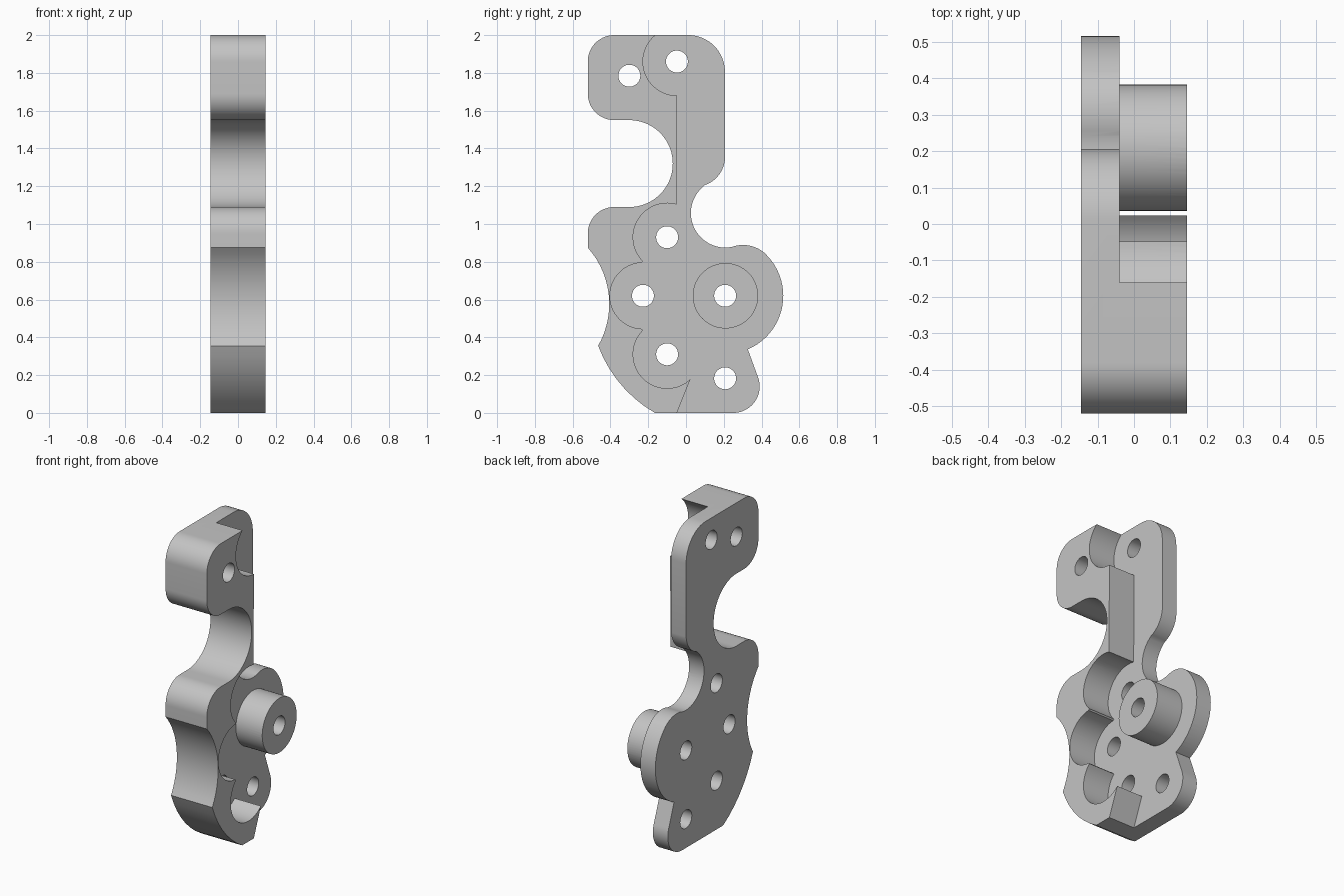
import bpy, bmesh, math
from math import radians, pi
from mathutils import Vector

if "Cube" in bpy.data.objects:
    bpy.data.objects.remove(bpy.data.objects["Cube"])

BACK, STEP, FRONT = -0.145, -0.04, 0.145


def arc(cy, cz, r, a0, a1):
    """Points (y, z) on an arc, angles in degrees."""
    n = max(4, int(abs(a1 - a0) / 5))
    angles = [radians(a0 + (a1 - a0) * i / n) for i in range(n + 1)]
    return [(cy + r * math.cos(a), cz + r * math.sin(a)) for a in angles]


def arc_through(p, q, s):
    """Points on the arc that runs from p through q to s."""
    (ax, ay), (bx, by), (cx, cy) = p, q, s
    d = 2 * (ax * (by - cy) + bx * (cy - ay) + cx * (ay - by))
    pa, pb, pc = ax * ax + ay * ay, bx * bx + by * by, cx * cx + cy * cy
    ux = (pa * (by - cy) + pb * (cy - ay) + pc * (ay - by)) / d
    uy = (pa * (cx - bx) + pb * (ax - cx) + pc * (bx - ax)) / d
    a0 = math.atan2(ay - uy, ax - ux)
    sweep = (math.atan2(cy - uy, cx - ux) - a0) % (2 * pi)
    if (math.atan2(by - uy, bx - ux) - a0) % (2 * pi) > sweep:
        sweep -= 2 * pi
    r = math.hypot(ax - ux, ay - uy)
    return arc(ux, uy, r, math.degrees(a0), math.degrees(a0 + sweep))


def circle(cy, cz, r):
    return arc(cy, cz, r, 0, 360)


def extrude_loops(name, loops, x0, x1):
    """Fill an outline with holes and extrude it along x."""
    bm = bmesh.new()
    for loop in loops:
        pts = []
        for p in loop:
            if not pts or math.dist(p, pts[-1]) > 0.002:
                pts.append(p)
        if math.dist(pts[0], pts[-1]) < 0.002:
            pts.pop()
        verts = [bm.verts.new((x0, y, z)) for y, z in pts]
        for a, b in zip(verts, verts[1:] + verts[:1]):
            bm.edges.new((a, b))
    bmesh.ops.triangle_fill(bm, use_beauty=True, edges=bm.edges[:], normal=Vector((1, 0, 0)))
    ext = bmesh.ops.extrude_face_region(bm, geom=bm.faces[:], use_keep_orig=True)
    moved = [g for g in ext["geom"] if isinstance(g, bmesh.types.BMVert)]
    bmesh.ops.translate(bm, verts=moved, vec=(x1 - x0, 0, 0))
    bmesh.ops.recalc_face_normals(bm, faces=bm.faces[:])
    mesh = bpy.data.meshes.new(name)
    bm.to_mesh(mesh)
    bm.free()
    obj = bpy.data.objects.new(name, mesh)
    bpy.context.collection.objects.link(obj)
    return obj


# Outer silhouette, from the top left corner down and round
outline = (
    arc(-0.38, 1.86, 0.14, 90, 180)
    + arc(-0.38, 1.69, 0.14, 180, 270)
    + arc(-0.30, 1.32, 0.23, 90, -90)
    + arc(-0.38, 0.95, 0.14, 90, 180)
    + arc_through((-0.52, 0.875), (-0.407, 0.60), (-0.465, 0.355))
    + arc_through((-0.465, 0.355), (-0.343, 0.148), (-0.165, 0))
    + arc(0.25, 0.14, 0.14, -90, 22)
    + arc(0.207, 0.62, 0.308, -67, 47)
    + arc_through((0.412, 0.85), (0.32, 0.888), (0.24, 0.878))
    + arc_through((0.21, 0.875), (0.026, 1.06), (0.09, 1.197))
    + arc_through((0.10, 1.206), (0.168, 1.252), (0.206, 1.34))
    + arc(0.012, 1.806, 0.194, 0, 90)
)

# Bolt holes
hole_centres = [(-0.30, 1.785), (-0.048, 1.86), (-0.10, 0.93), (-0.228, 0.62),
                (0.207, 0.62), (-0.10, 0.31), (0.207, 0.183)]
holes = [circle(y, z, 0.058) for y, z in hole_centres]
bracket = extrude_loops("bracket_body", [outline] + holes, BACK, FRONT)

# Stepped recess with scalloped pockets, leaving the round boss standing
recess = (
    arc(-0.048, 1.86, 0.18, 90, 270)
    + arc(-0.10, 0.93, 0.18, 74, 225)
    + arc(-0.228, 0.62, 0.175, 92, 268)
    + arc(-0.10, 0.31, 0.18, 135, 313)
    + [(-0.128, -0.2), (0.8, -0.2), (0.8, 2.2), (-0.048, 2.2)]
)
cutter = extrude_loops("recess_cutter", [recess, circle(0.209, 0.62, 0.173)], STEP, FRONT + 0.1)
cutter.hide_render = True

cut = bracket.modifiers.new("Recess", "BOOLEAN")
cut.operation = "DIFFERENCE"
cut.solver = "EXACT"
cut.object = cutter
bpy.ops.object.select_all(action="DESELECT")
bracket.select_set(True)
bpy.context.view_layer.objects.active = bracket
bpy.ops.object.modifier_apply(modifier=cut.name)
bpy.data.objects.remove(cutter)

# Plain grey metal
grey = bpy.data.materials.new("plain_grey")
grey.use_nodes = True
colour = (0.55, 0.55, 0.55, 1)
grey.diffuse_color = colour
grey.node_tree.nodes["Principled BSDF"].inputs["Base Color"].default_value = colour
bracket.data.materials.clear()
bracket.data.materials.append(grey)
bpy.ops.object.shade_smooth_by_angle(angle=radians(30))
